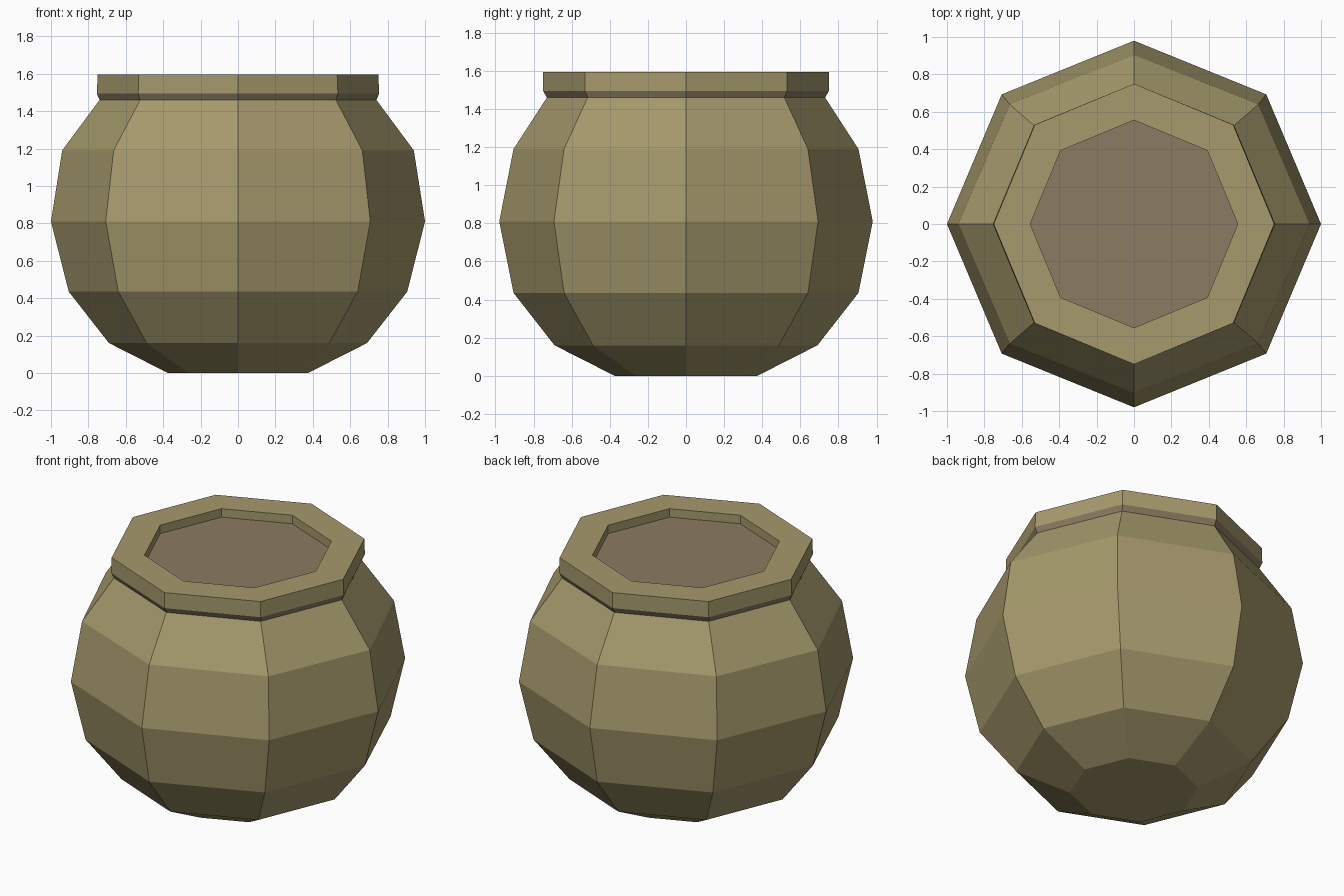
import bpy, bmesh
from math import cos, sin, pi

if "Cube" in bpy.data.objects:
    bpy.data.objects.remove(bpy.data.objects["Cube"])

SIDES = 8


def material(name, color):
    m = bpy.data.materials.new(name)
    m.diffuse_color = (*color, 1)
    m.use_nodes = True
    m.node_tree.nodes["Principled BSDF"].inputs["Base Color"].default_value = m.diffuse_color
    return m


clay = material("olive_clay", (0.38, 0.32, 0.15))
brown = material("brown", (0.26, 0.20, 0.125))


def lathe(name, rings, mat, cap_bottom=False, cap_top=False):
    """Eight-sided loft through (x radius, y radius, z) rings, listed along the profile."""
    bm = bmesh.new()
    loops = [[bm.verts.new((rx * cos(2 * pi * i / SIDES), ry * sin(2 * pi * i / SIDES), z))
              for i in range(SIDES)] for rx, ry, z in rings]
    for a, b in zip(loops, loops[1:]):
        for i in range(SIDES):
            j = (i + 1) % SIDES
            bm.faces.new((a[i], a[j], b[j], b[i]))
    if cap_bottom:
        bm.faces.new(loops[0][::-1])
    if cap_top:
        bm.faces.new(loops[-1])
    me = bpy.data.meshes.new(name)
    bm.to_mesh(me)
    bm.free()
    me.materials.append(mat)
    ob = bpy.data.objects.new(name, me)
    bpy.context.collection.objects.link(ob)
    return ob


# Rounded pot body
lathe("pot_body", [(0.375, 0.375, 0), (0.69, 0.69, 0.16), (0.905, 0.905, 0.435),
                   (1.0, 0.98, 0.81), (0.94, 0.905, 1.19), (0.74, 0.73, 1.46)],
      clay, cap_bottom=True)

# Brown band under the rim
lathe("neck_band", [(0.74, 0.73, 1.46), (0.755, 0.75, 1.495)], brown)

# Rim: outer wall, flat top and inner wall
lathe("rim", [(0.755, 0.75, 1.495), (0.75, 0.75, 1.595),
              (0.555, 0.555, 1.595), (0.555, 0.555, 1.54)], clay)

# Filling inside the rim
lathe("filling", [(0.555, 0.555, 1.54)], brown, cap_top=True)
